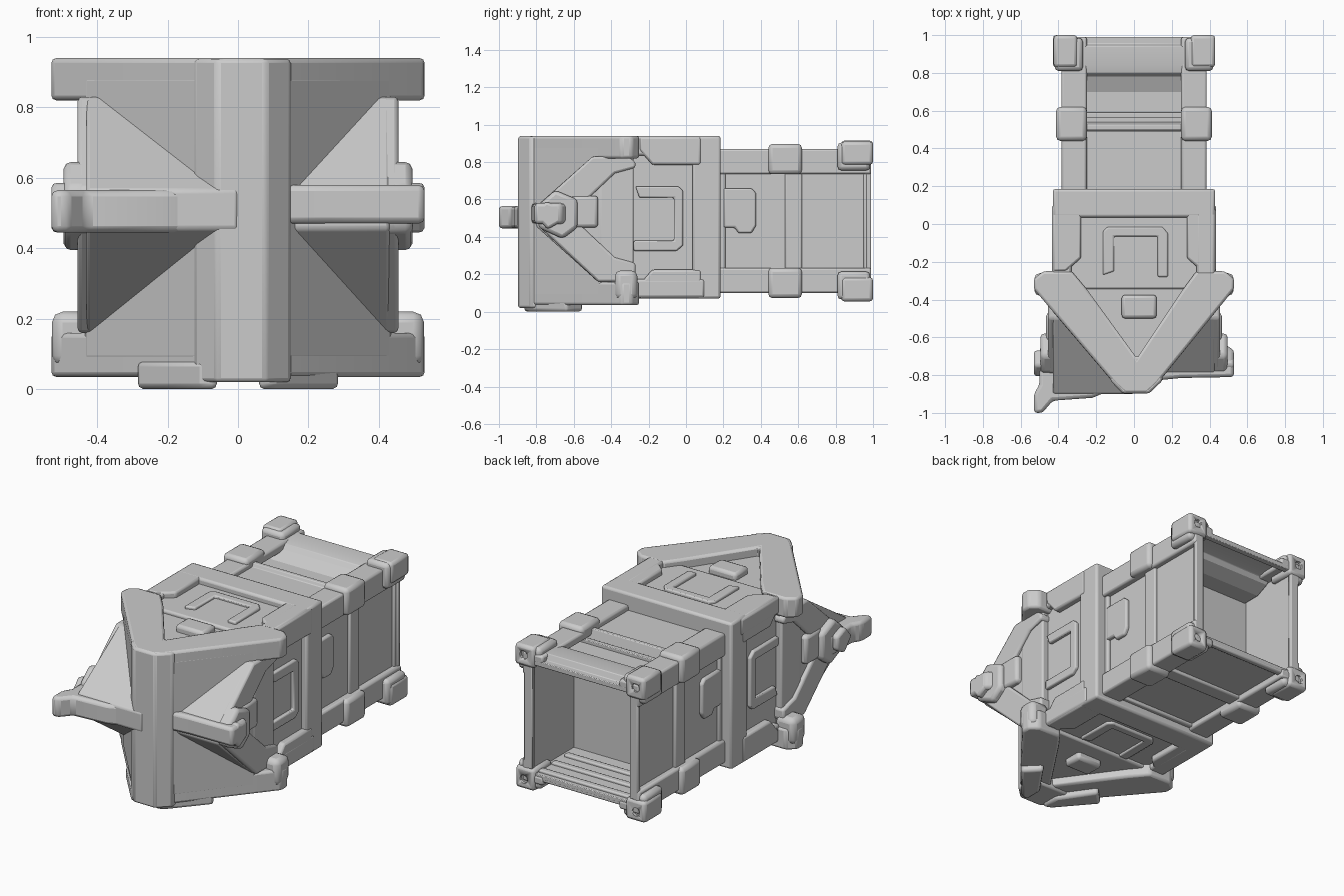
import bpy, bmesh, math
from mathutils import Matrix, Vector

MID, REAR = 0.505, 0.485      # centre heights of the front block and the rear frame


def prism(name, pts, axis, lo, hi, bevel=0.012, turn=0, centre=0.0):
    """Extrude a 2D outline along an axis; optionally turn it in 90 degree steps about the y line."""
    place = {'x': lambda a, b, t: (t, a, b),
             'y': lambda a, b, t: (a, t, b),
             'z': lambda a, b, t: (a, b, t)}[axis]
    rot = Matrix.Rotation(turn * math.pi / 2, 3, 'Y')
    shift = Vector((0, 0, centre))
    bm = bmesh.new()
    rings = [[bm.verts.new(rot @ Vector(place(a, b, t)) + shift) for a, b in pts] for t in (lo, hi)]
    n = len(pts)
    bm.faces.new(rings[0])
    bm.faces.new(rings[1][::-1])
    for i in range(n):
        j = (i + 1) % n
        bm.faces.new((rings[0][i], rings[1][i], rings[1][j], rings[0][j]))
    bmesh.ops.recalc_face_normals(bm, faces=bm.faces)
    me = bpy.data.meshes.new(name)
    bm.to_mesh(me)
    bm.free()
    ob = bpy.data.objects.new(name, me)
    bpy.context.collection.objects.link(ob)
    bpy.ops.object.select_all(action='DESELECT')
    ob.select_set(True)
    bpy.context.view_layer.objects.active = ob
    bpy.ops.object.shade_smooth_by_angle(angle=math.radians(20))
    if bevel:
        m = ob.modifiers.new("bevel", 'BEVEL')
        m.width, m.segments, m.limit_method = bevel, 2, 'ANGLE'
    return ob


def rect(a0, a1, b0, b1):
    return [(a0, b0), (a1, b0), (a1, b1), (a0, b1)]


def flip(pts):
    return [(-a, b) for a, b in pts]


def corner(inner, outer, wall):
    """L-shaped corner profile of a frame rail."""
    return [(inner, outer), (outer, outer), (outer, inner),
            (wall, inner), (wall, wall), (inner, wall)]


# Middle block: core, full collar, corner rails and a U-shaped rib on every face
prism("middle_core", rect(-0.395, 0.395, 0.105, 0.905), 'y', -0.345, 0.17)
prism("middle_collar", rect(-0.43, 0.43, 0.07, 0.94), 'y', 0.035, 0.185, 0.014)
u_rib = [(-0.165, -0.27), (-0.165, -0.04), (-0.14, -0.015), (0.15, -0.015), (0.18, -0.05),
         (0.18, -0.28), (0.125, -0.28), (0.125, -0.065), (-0.105, -0.065), (-0.105, -0.25)]
brace = [(0.28, 0.08), (0.43, 0.08), (0.43, -0.25), (0.36, -0.25), (0.28, -0.18)]
for k in range(4):
    prism("middle_corner_rail", rect(0.33, 0.43, 0.33, 0.435), 'y', -0.27, 0.10, 0.014, k, MID)
    for side_brace in (brace, flip(brace)):
        prism("middle_rail_brace", side_brace, 'z', 0.38, 0.434, 0.012, k, MID)
    prism("u_rib", u_rib, 'z', 0.38, 0.416, 0.008, k, MID)

# Rear frame: rails, clamp lumps and hollow end blocks at the four corners
for k in range(4):
    prism("rear_rail", corner(0.25, 0.385, 0.335), 'y', 0.15, 0.99, 0.012, k, REAR)
    prism("rear_clamp", corner(0.25, 0.412, 0.34), 'y', 0.44, 0.62, 0.022, k, REAR)
    prism("rear_end_clamp", corner(0.27, 0.42, 0.34), 'y', 0.81, 0.985, 0.022, k, REAR)
    block = prism("rear_end_block", rect(0.30, 0.43, 0.30, 0.425), 'y', 0.83, 1.0, 0.018, k, REAR)
    ring = [(0.37 + 0.025 * math.cos(a * math.pi / 6), 0.368 + 0.025 * math.sin(a * math.pi / 6))
            for a in range(12)]
    cutter = prism("socket_cutter", ring, 'y', 0.93, 1.1, 0, k, REAR)
    cutter.hide_render = True
    cutter.hide_set(True)
    m = block.modifiers.new("socket", 'BOOLEAN')
    m.object, m.operation, m.solver = cutter, 'DIFFERENCE', 'EXACT'

# Rear walls and floor with their raised strips
for k in (1, 2, 3):
    prism("rear_wall", rect(-0.34, 0.34, 0.15, 0.985), 'z', 0.325, 0.35, 0.004, k, REAR)
    prism("wall_strip", rect(-0.28, 0.28, 0.53, 0.62), 'z', 0.34, 0.368, 0.008, k, REAR)
    prism("wall_front_strip", rect(-0.28, 0.28, 0.17, 0.21), 'z', 0.34, 0.368, 0.008, k, REAR)
    prism("wall_end_strip", rect(-0.28, 0.28, 0.95, 0.985), 'z', 0.34, 0.365, 0.008, k, REAR)
for s in (1, -1):
    tab = [(0.20, 0.66), (0.35, 0.66), (0.375, 0.635), (0.375, 0.46), (0.35, 0.42),
           (0.28, 0.42), (0.26, 0.45), (0.20, 0.45)]
    prism("wall_tab", tab, 'x', s * 0.34, s * 0.372, 0.01)

# Rear roof sheet with a sunken bay and a raised end bar
roof = [(0.15, 0.84), (0.49, 0.84), (0.50, 0.86), (0.525, 0.86), (0.54, 0.80), (0.70, 0.80),
        (0.78, 0.835), (0.80, 0.86), (0.85, 0.87), (0.94, 0.87), (0.955, 0.835), (0.99, 0.835)]
prism("rear_roof", roof + [(y, z - 0.03) for y, z in reversed(roof)], 'x', -0.32, 0.32, 0.004)
prism("bay_end_wall", rect(-0.34, 0.34, 0.14, 0.82), 'y', 0.56, 0.59, 0.004)
for y in (0.68, 0.80, 0.92):
    prism("floor_rib", rect(-0.3, 0.3, y, y + 0.04), 'z', 0.15, 0.175, 0.008)
for s in (1, -1):
    prism("rear_post", rect(s * 0.32, s * 0.375, 0.18, 0.80), 'y', 0.965, 0.99, 0.006)

# Vertical ram wedge: full-height body, keel, top and bottom arrow frames
body = [(-0.435, -0.28), (-0.435, -0.458), (-0.1, -0.851), (0.12, -0.851), (0.435, -0.462), (0.435, -0.28)]
prism("ram_body", body, 'z', 0.085, 0.885, 0.01)
keel = [(-0.125, -0.70), (-0.125, -0.83), (-0.06, -0.897), (0.08, -0.897), (0.15, -0.83), (0.15, -0.70)]
prism("ram_keel", keel, 'z', 0.02, 0.938, 0.012)
arrow = [(-0.48, -0.25), (-0.53, -0.29), (-0.53, -0.345), (-0.1, -0.85), (-0.05, -0.895), (0.07, -0.895),
         (0.12, -0.85), (0.53, -0.345), (0.53, -0.29), (0.48, -0.25), (0.33, -0.25), (0.26, -0.345),
         (0.015, -0.71), (-0.25, -0.345), (-0.33, -0.25)]
prism("top_arrow_frame", arrow, 'z', 0.82, 0.94, 0.014)
prism("bottom_arrow_frame", arrow, 'z', 0.035, 0.16, 0.014)
prism("top_hatch", rect(-0.065, 0.12, -0.50, -0.375), 'z', 0.86, 0.925, 0.018)
prism("bottom_hatch", rect(-0.08, 0.09, -0.50, -0.375), 'z', 0.045, 0.12, 0.018)
pad = [(0.06, -0.87), (0.11, -0.85), (0.29, -0.64), (0.20, -0.55), (0.06, -0.75)]
for p in (pad, flip(pad)):
    prism("bottom_pad", p, 'z', 0.0, 0.08, 0.016)
for s in (1, -1):
    prism("lower_corner_lump", rect(s * 0.40, s * 0.528, -0.38, -0.26), 'z', 0.065, 0.22, 0.03)

# Horizontal ram wedge: left half reaches further forward than the right
for s, tip in ((1, -0.80), (-1, -0.90)):
    side = [(-0.3, 0.83), (-0.50, 0.83), (tip, 0.565), (tip, 0.455), (-0.47, 0.16), (-0.3, 0.16)]
    prism("side_ram_body", side, 'x', 0, s * 0.43, 0.01)
    chevron = [(-0.27, 0.80), (-0.31, 0.83), (-0.50, 0.83), (-0.79, 0.57), (-0.79, 0.46), (-0.47, 0.16),
               (-0.31, 0.16), (-0.27, 0.20), (-0.27, 0.26), (-0.38, 0.29), (-0.62, 0.515),
               (-0.38, 0.74), (-0.27, 0.77)]
    prism("side_arrow_frame", chevron, 'x', s * 0.36, s * 0.455, 0.012)
    prism("side_hatch", rect(-0.62, -0.47, 0.45, 0.62), 'x', s * 0.40, s * 0.465, 0.018)
    nose = [(-0.79, 0.57), (-0.70, 0.65), (-0.58, 0.60), (-0.58, 0.45), (-0.66, 0.39), (-0.79, 0.45)]
    prism("side_nose_plate", nose, 'x', s * 0.38, s * 0.495, 0.02)
    diamond = [(-0.81, 0.52), (-0.75, 0.59), (-0.67, 0.56), (-0.67, 0.48), (-0.74, 0.44)]
    prism("side_nose_stud", diamond, 'x', s * 0.42, s * 0.53, 0.015)

# Horizontal cutting edges, with the bent tip on the left
left_edge = [(-0.53, -1.0), (-0.485, -1.0), (-0.43, -0.935), (-0.22, -0.92), (-0.10, -0.87), (-0.05, -0.60),
             (-0.46, -0.60), (-0.50, -0.66), (-0.50, -0.85), (-0.53, -0.90)]
prism("left_cutting_edge", left_edge, 'z', 0.445, 0.565, 0.018)
right_edge = [(0.10, -0.83), (0.25, -0.815), (0.53, -0.81), (0.53, -0.67), (0.43, -0.60), (0.08, -0.60)]
prism("right_cutting_edge", right_edge, 'z', 0.47, 0.58, 0.018)
